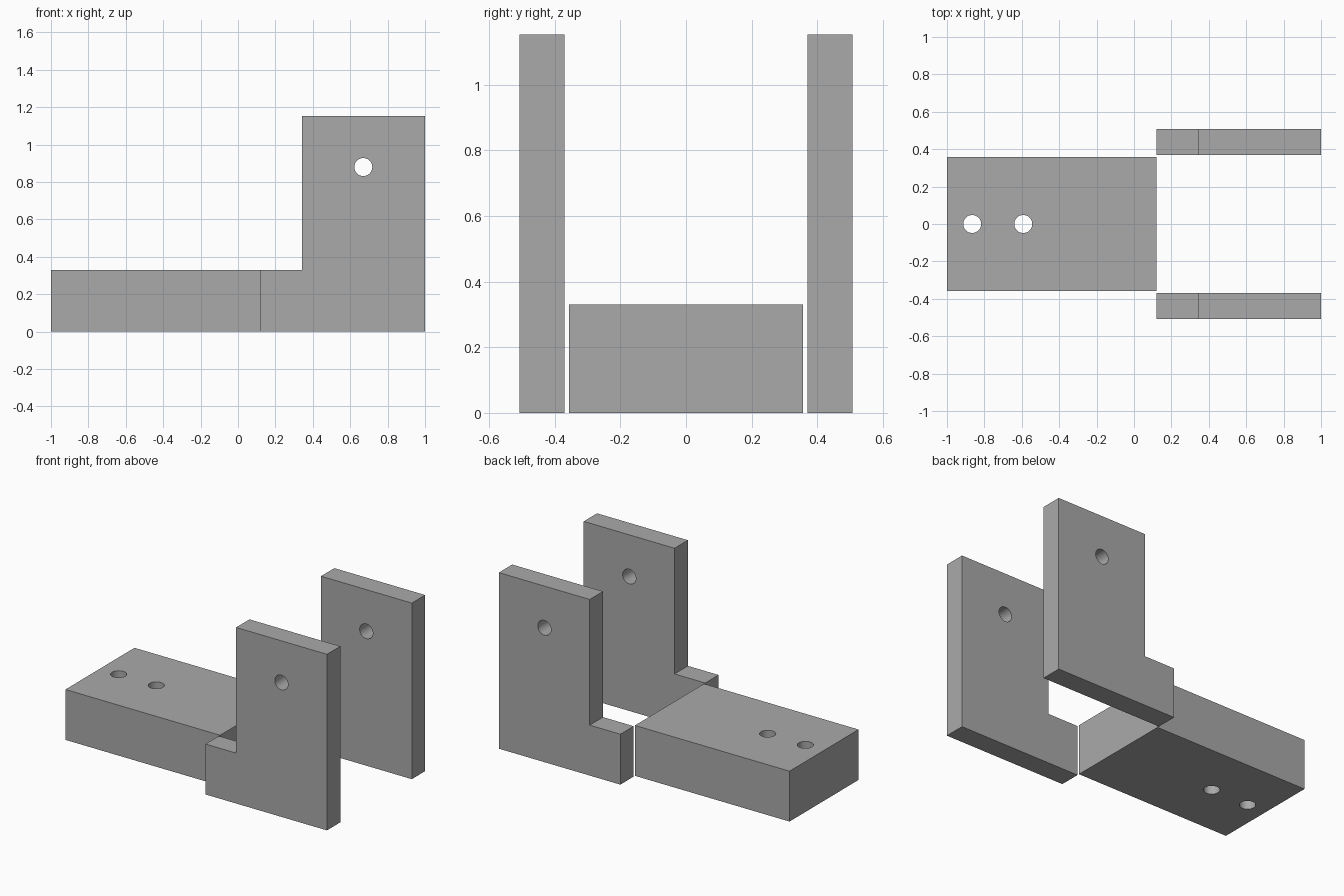
import bpy, bmesh, math
from mathutils import Vector

if "Cube" in bpy.data.objects:
    bpy.data.objects.remove(bpy.data.objects["Cube"], do_unlink=True)

GREY = (0.4, 0.4, 0.4, 1)
grey = bpy.data.materials.new("plain grey")
grey.use_nodes = True
grey.diffuse_color = GREY
grey.node_tree.nodes["Principled BSDF"].inputs["Base Color"].default_value = GREY

HOLE_RADIUS = 0.048


def extrude_profile(name, points, offset):
    """Solid made by pushing a closed outline along the offset."""
    bm = bmesh.new()
    face = bm.faces.new([bm.verts.new(p) for p in points])
    grown = bmesh.ops.extrude_face_region(bm, geom=[face])["geom"]
    bmesh.ops.translate(bm, vec=Vector(offset),
                        verts=[v for v in grown if isinstance(v, bmesh.types.BMVert)])
    bmesh.ops.recalc_face_normals(bm, faces=bm.faces)
    mesh = bpy.data.meshes.new(name)
    bm.to_mesh(mesh)
    bm.free()
    mesh.materials.append(grey)
    obj = bpy.data.objects.new(name, mesh)
    bpy.context.collection.objects.link(obj)
    return obj


def drill(obj, location, rotation=(0, 0, 0)):
    """Cut a round through hole."""
    bpy.ops.mesh.primitive_cylinder_add(vertices=48, radius=HOLE_RADIUS, depth=1,
                                        location=location, rotation=rotation)
    cutter = bpy.context.object
    cutter.name = "hole_cutter"
    cutter.data.materials.append(grey)
    mod = obj.modifiers.new("hole", "BOOLEAN")
    mod.operation, mod.solver, mod.object = "DIFFERENCE", "EXACT", cutter
    bpy.ops.object.select_all(action="DESELECT")
    bpy.context.view_layer.objects.active = obj
    obj.select_set(True)
    bpy.ops.object.modifier_apply(modifier=mod.name)
    bpy.data.objects.remove(cutter, do_unlink=True)
    bpy.ops.object.shade_smooth_by_angle(angle=math.radians(30))


# Base block with two vertical holes
base = extrude_profile("base_block",
                       [(-1, -0.357, 0), (0.12, -0.357, 0), (0.12, 0.357, 0), (-1, 0.357, 0)],
                       (0, 0, 0.33))
for x in (-0.865, -0.592):
    drill(base, (x, 0, 0.16))

# L-shaped side plates, each with one cross hole
outline = [(0.12, 0), (1, 0), (1, 1.153), (0.342, 1.153), (0.342, 0.33), (0.12, 0.33)]
for name, side in (("right_side_plate", -1), ("left_side_plate", 1)):
    plate = extrude_profile(name, [(x, side * 0.37, z) for x, z in outline],
                            (0, side * 0.138, 0))
    drill(plate, (0.67, side * 0.44, 0.88), (math.pi / 2, 0, 0))
